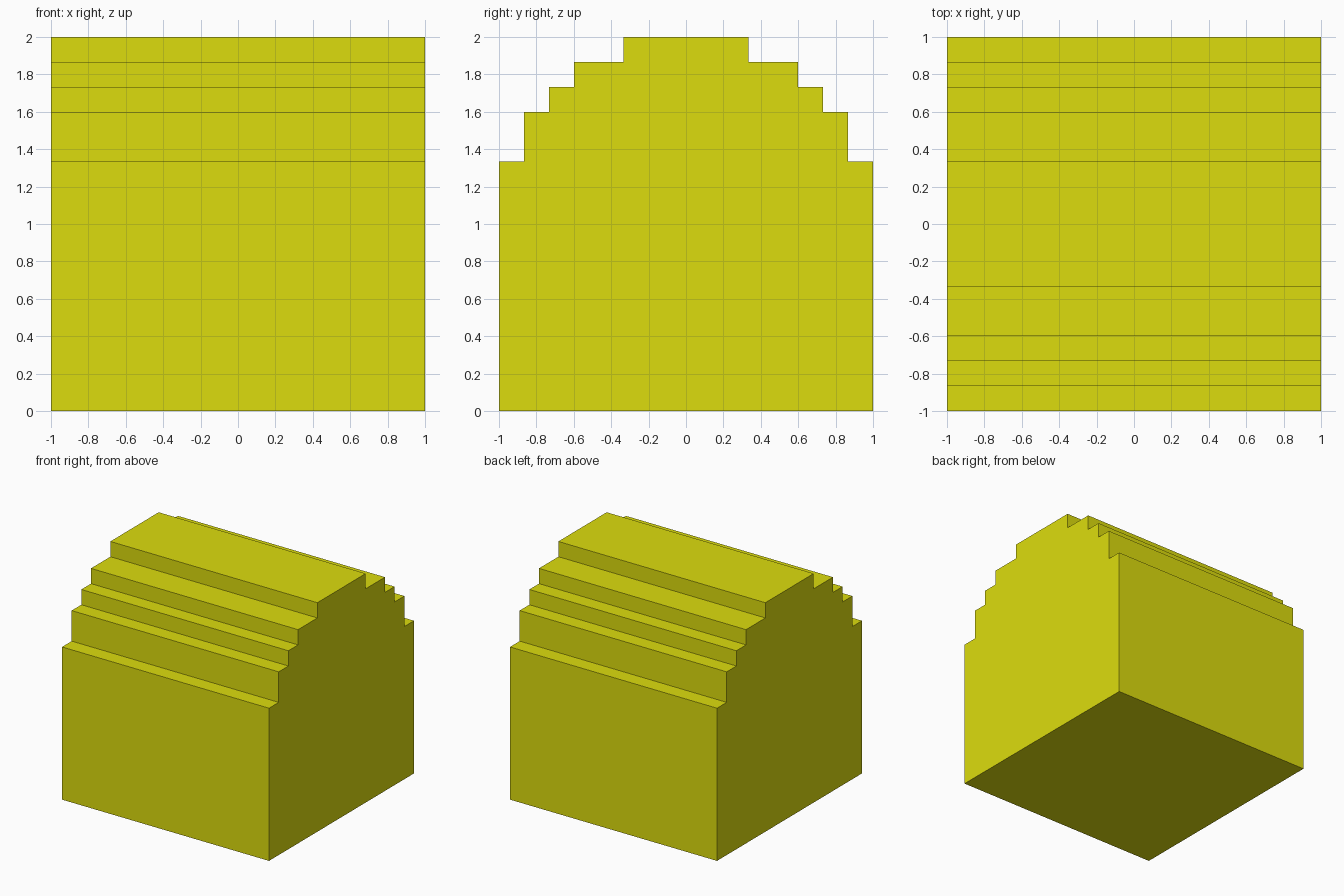
import bpy
import bmesh

if "Cube" in bpy.data.objects:
    bpy.data.objects.remove(bpy.data.objects["Cube"])

U = 2 / 15  # the model sits on a 15-step grid

# Right half of the stepped arch profile (y, z), from the base up to the crown
half = [(7.5, 0), (7.5, 10), (6.5, 10), (6.5, 12), (5.5, 12),
        (5.5, 13), (4.5, 13), (4.5, 14), (2.5, 14), (2.5, 15)]
profile = half + [(-y, z) for y, z in reversed(half)]

# Stepped block: profile extruded along x
bm = bmesh.new()
face = bm.faces.new([bm.verts.new((-1, y * U, z * U)) for y, z in profile])
result = bmesh.ops.extrude_face_region(bm, geom=[face], use_keep_orig=True)
verts = [v for v in result["geom"] if isinstance(v, bmesh.types.BMVert)]
bmesh.ops.translate(bm, verts=verts, vec=(2, 0, 0))
bmesh.ops.recalc_face_normals(bm, faces=bm.faces)

mesh = bpy.data.meshes.new("stepped_block")
bm.to_mesh(mesh)
bm.free()
block = bpy.data.objects.new("stepped_block", mesh)
bpy.context.collection.objects.link(block)

# Yellow material
yellow = bpy.data.materials.new("yellow")
yellow.diffuse_color = (0.72, 0.72, 0.004, 1)
yellow.use_nodes = True
yellow.node_tree.nodes["Principled BSDF"].inputs["Base Color"].default_value = yellow.diffuse_color
mesh.materials.append(yellow)
